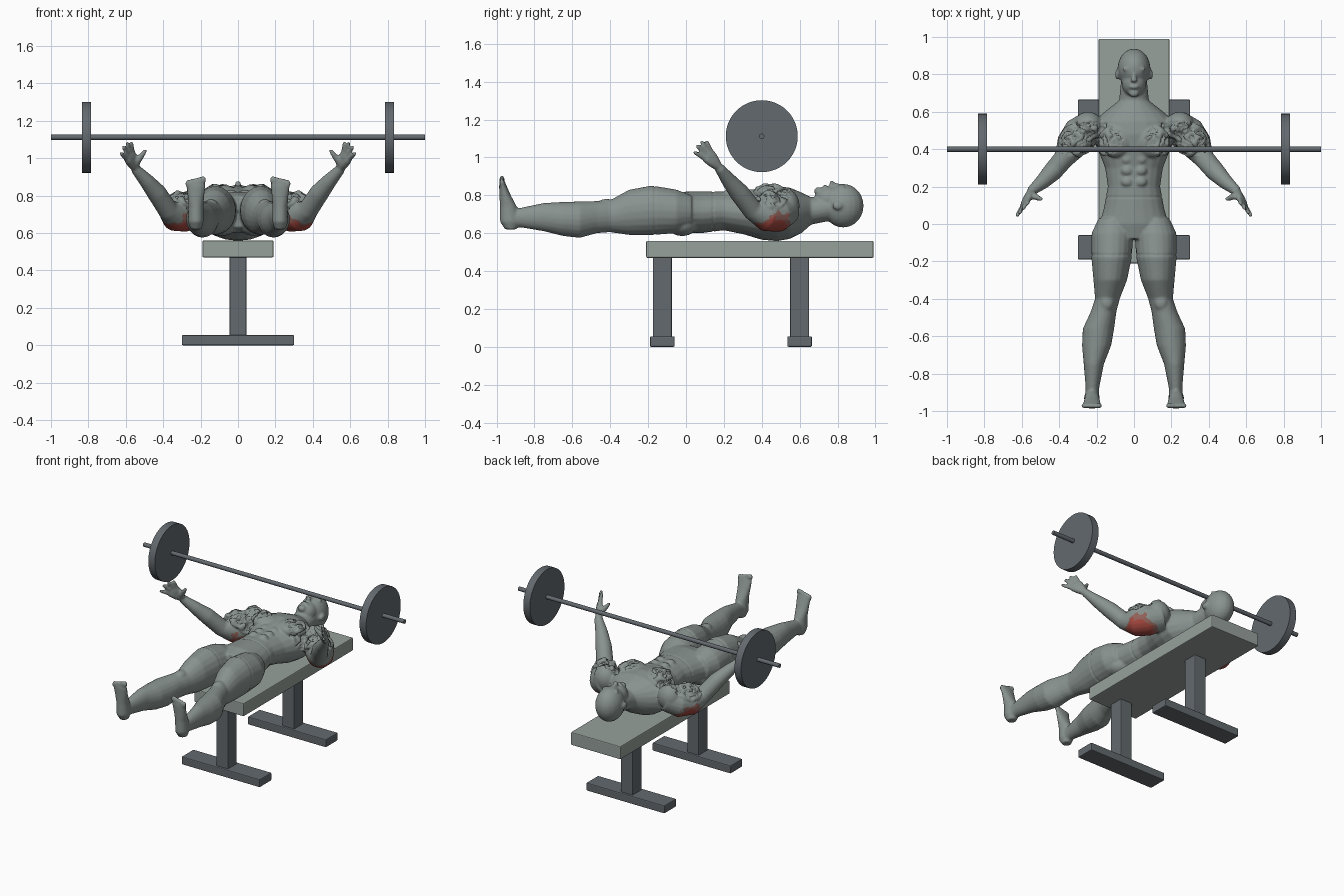
import bpy, bmesh, math
from mathutils import Vector, Matrix, noise

cube = bpy.data.objects.get("Cube")
if cube:
    bpy.data.objects.remove(cube, do_unlink=True)


def material(name, color):
    mat = bpy.data.materials.new(name)
    mat.use_nodes = True
    mat.diffuse_color = (*color, 1)
    shader = next(n for n in mat.node_tree.nodes if n.type == 'BSDF_PRINCIPLED')
    shader.inputs["Base Color"].default_value = (*color, 1)
    return mat


skin = material("grey skin", (0.25, 0.29, 0.275))
flushed = material("dusky red", (0.28, 0.12, 0.10))
red = material("muscle red", (0.38, 0.065, 0.05))
padding = material("pale grey padding", (0.31, 0.355, 0.33))
steel = material("dark steel", (0.125, 0.142, 0.158))


def add_object(name, bm, mats):
    mesh = bpy.data.meshes.new(name)
    bm.to_mesh(mesh)
    bm.free()
    for mat in mats:
        mesh.materials.append(mat)
    obj = bpy.data.objects.new(name, mesh)
    bpy.context.collection.objects.link(obj)
    return obj


def box(name, center, size, mat):
    bm = bmesh.new()
    bmesh.ops.create_cube(bm, size=1, matrix=Matrix.Translation(center) @ Matrix.Diagonal((*size, 1)))
    obj = add_object(name, bm, [mat])
    bevel = obj.modifiers.new("soft edges", 'BEVEL')
    bevel.width = 0.006
    bevel.segments = 2


def rod(name, x, radius, length, sides):
    bm = bmesh.new()
    place = Matrix.Translation((x, 0.4, 1.112)) @ Matrix.Rotation(math.pi / 2, 4, 'Y')
    bmesh.ops.create_cone(bm, cap_ends=True, segments=sides, radius1=radius, radius2=radius,
                          depth=length, matrix=place)
    mesh = add_object(name, bm, [steel]).data
    mesh.shade_smooth()
    mesh.set_sharp_from_angle(angle=math.radians(35))


# Bench
box("bench_pad", (0, 0.39, 0.515), (0.38, 1.2, 0.09), padding)
for end, y in (("front", -0.125), ("back", 0.6)):
    box(end + "_post", (0, y, 0.26), (0.09, 0.1, 0.43), steel)
    box(end + "_floor_bar", (0, y, 0.0275), (0.6, 0.13, 0.055), steel)

# Barbell
rod("barbell_bar", 0, 0.014, 2, 16)
for side, x in (("left", 0.81), ("right", -0.81)):
    rod(side + "_weight_plate", x, 0.19, 0.05, 48)

body = bmesh.new()


def loft(rings, side=1, count=20):
    """Skin closed elliptical rings given as centre and two half axes."""
    loops = []
    for c, u, v in rings:
        loop = []
        for i in range(count):
            a = math.tau * i / count
            p = Vector(c) + Vector(u) * math.cos(a) + Vector(v) * math.sin(a)
            loop.append(body.verts.new((p.x * side, p.y, p.z)))
        loops.append(loop)
    for a, b in zip(loops, loops[1:]):
        for i in range(count):
            j = (i + 1) % count
            body.faces.new((a[i], a[j], b[j], b[i]))
    body.faces.new(loops[0])
    body.faces.new(loops[-1])


def tube(points, side):
    """Round limb through points of x, y, z and radius."""
    spots = [Vector(p[:3]) for p in points]
    rings = []
    for i, p in enumerate(points):
        along = spots[min(i + 1, len(spots) - 1)] - spots[max(i - 1, 0)]
        u = along.cross((0, 0, 1)).normalized()
        v = along.cross(u).normalized()
        rings.append((spots[i], u * p[3], v * p[3]))
    loft(rings, side)


def blob(center, radii):
    place = Matrix.Translation(center) @ Matrix.Diagonal((*radii, 1))
    bmesh.ops.create_uvsphere(body, u_segments=20, v_segments=14, radius=1, matrix=place)


# Torso and neck: y, half width, underside, top
torso = [(-.08, .12, .63, .80), (0, .185, .60, .82), (.08, .163, .60, .82), (.2, .14, .615, .82),
         (.3, .155, .595, .82), (.4, .195, .565, .84), (.48, .215, .558, .85), (.55, .215, .57, .84),
         (.61, .145, .60, .815), (.66, .08, .645, .79), (.76, .07, .665, .80)]
loft([((0, y, (b + t) / 2), (w, 0, 0), (0, 0, (t - b) / 2)) for y, w, b, t in torso])

# Head and face
blob((0, .83, .745), (.088, .108, .115))
blob((0, .755, .78), (.066, .075, .068))
blob((0, .70, .822), (.028, .024, .022))
blob((0, .785, .853), (.011, .03, .014))
blob((0, .77, .862), (.018, .013, .016))
blob((0, .733, .846), (.026, .011, .01))

# Leg: y, centre x, half width, underside, top
leg = [(.03, .11, .08, .63, .80), (-.05, .115, .112, .60, .83), (-.18, .12, .108, .59, .852),
       (-.3, .127, .09, .59, .83), (-.4, .142, .066, .605, .775), (-.47, .163, .069, .60, .77),
       (-.56, .19, .084, .575, .768), (-.65, .20, .078, .585, .765), (-.75, .215, .054, .61, .76),
       (-.87, .222, .037, .63, .735), (-.93, .224, .034, .63, .72)]
# Foot: z, centre y, half width, half depth
foot = [(.62, -.925, .028, .03), (.66, -.93, .042, .052), (.74, -.938, .04, .045),
        (.80, -.955, .045, .03), (.85, -.967, .051, .02), (.872, -.97, .05, .014)]
# Arm: x, y, z, radius
arm = [(.22, .53, .73, .085), (.29, .48, .70, .095), (.335, .42, .695, .085), (.375, .35, .725, .055),
       (.435, .28, .815, .052), (.49, .225, .88, .04), (.55, .175, .945, .026)]
fingertips = [(.572, .105, 1.09), (.594, .08, 1.086), (.615, .055, 1.065), (.628, .04, 1.03)]

for s in (1, -1):
    # Face sides
    blob((s * .032, .828, .842), (.03, .012, .011))
    blob((s * .032, .808, .836), (.014, .009, .01))
    blob((s * .09, .80, .745), (.011, .028, .022))
    # Chest, shoulder, stomach and seat muscles
    blob((s * .1, .44, .815), (.095, .085, .046))
    blob((s * .245, .525, .745), (.08, .075, .09))
    blob((s * .31, .44, .75), (.09, .075, .07))
    for row in range(3):
        blob((s * .037, .345 - .06 * row, .80), (.035, .03, .033))
    blob((s * .09, -.02, .645), (.09, .08, .06))
    # Leg, kneecap and foot
    loft([((x, y, (b + t) / 2), (w, 0, 0), (0, 0, (t - b) / 2)) for y, x, w, b, t in leg], s)
    blob((s * .145, -.42, .755), (.036, .045, .026))
    loft([((.225, y, z), (w, 0, 0), (0, d, 0)) for z, y, w, d in foot], s)
    for i in range(5):
        size = .016 if i == 0 else .0115
        blob((s * (.187 + .0205 * i), -.972, .885 - .005 * i), (size, .014, .021))
    # Arm, fingers and thumb
    tube(arm, s)
    wrist = Vector(arm[-1][:3])
    for tip in fingertips:
        steps = ((-.1, .02), (.3, .021), (.5, .018), (.62, .0125), (.95, .011), (1, .007))
        tube([(*wrist.lerp(Vector(tip), t), r) for t, r in steps], s)
    tube([(.55, .17, .95, .018), (.535, .15, .99, .019), (.51, .138, 1.02, .014), (.492, .132, 1.045, .009)], s)

# Fuse the body into one smooth skin
bmesh.ops.recalc_face_normals(body, faces=body.faces[:])
figure = add_object("lying_figure", body, [])
remesh = figure.modifiers.new("fuse", 'REMESH')
remesh.mode = 'VOXEL'
remesh.voxel_size = 0.007
smooth = figure.modifiers.new("soften", 'SMOOTH')
smooth.factor = 0.5
smooth.iterations = 5
graph = bpy.context.evaluated_depsgraph_get()
mesh = bpy.data.meshes.new_from_object(figure.evaluated_get(graph))
figure.modifiers.clear()
figure.data = mesh
mesh.materials.clear()
for mat in (skin, flushed, red):
    mesh.materials.append(mat)

# Torn folds over chest and upper arms, and seams at waist and thighs
folds = []
for vert in mesh.vertices:
    x, y, z = abs(vert.co.x), vert.co.y, vert.co.z
    depth = 0
    near = ((x - .25) / .2) ** 2 + ((y - .45) / .1) ** 2 + ((z - .82) / .14) ** 2
    if near < 1:
        bump = noise.noise(Vector((x, y, z)) * 22)
        depth = bump * .02 - (.014 if abs(bump) < .07 else 0)
    elif (abs(y - .145) < .004 or abs(y + .165) < .004) and x < .24:
        depth = -.004
    if depth:
        folds.append((vert, vert.normal * depth))
for vert, shift in folds:
    vert.co += shift

# Red backs of the upper arms
for face in mesh.polygons:
    c = face.center
    reach = (Vector((abs(c.x), c.y, c.z)) - Vector((.32, .45, .64))).length
    reach += .02 * noise.noise(c * 25)
    if face.normal.z < .25 and abs(c.x) > .21:
        face.material_index = 2 if reach < .088 else 1 if reach < .105 else 0
mesh.shade_smooth()
